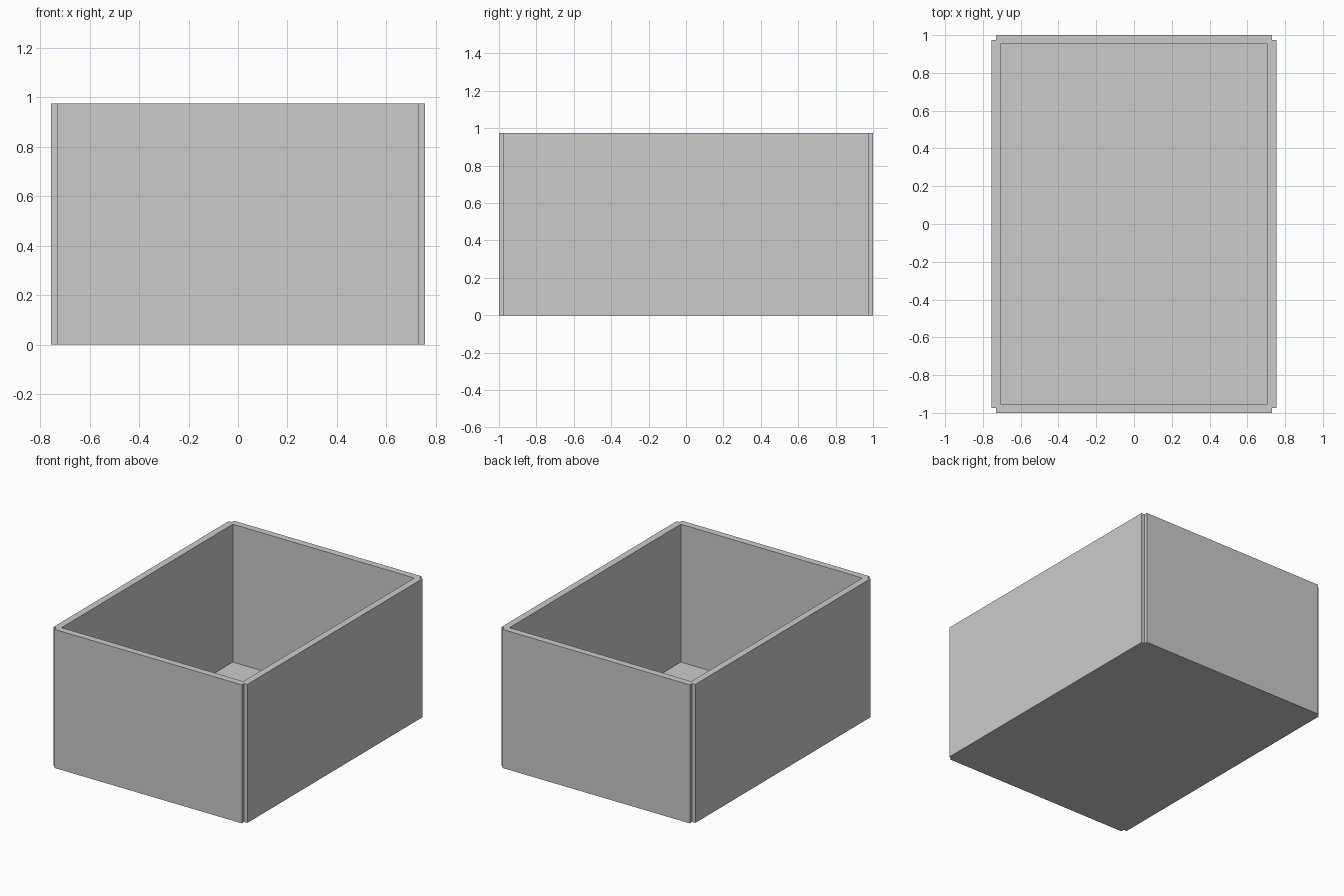
import bpy, bmesh

if "Cube" in bpy.data.objects:
    bpy.data.objects.remove(bpy.data.objects["Cube"])

X, Y, H = 0.755, 1.0, 0.975      # outer half sizes and height
IX, IY = 0.707, 0.952            # inner half sizes
N = 0.025                        # corner notch
FLOOR = 0.005


def ring(bm, pts, z):
    return [bm.verts.new((x, y, z)) for x, y in pts]


def bridge(bm, a, b):
    # a and b are matched rings of equal length
    n = len(a)
    for i in range(n):
        j = (i + 1) % n
        bm.faces.new((a[i], a[j], b[j], b[i]))


# Outer outline with a small square notch at each corner
outer = []
for sx, sy in ((1, 1), (-1, 1), (-1, -1), (1, -1)):
    corner = [(sx * X, sy * (Y - N)), (sx * (X - N), sy * (Y - N)), (sx * (X - N), sy * Y)]
    outer += corner if sx * sy > 0 else corner[::-1]
inner = [(IX, IY), (-IX, IY), (-IX, -IY), (IX, -IY)]

bm = bmesh.new()
ob, ot = ring(bm, outer, 0), ring(bm, outer, H)
ib, it = ring(bm, inner, FLOOR), ring(bm, inner, H)

# Outer walls, underside, inner walls and inside floor
bridge(bm, ob, ot)
bm.faces.new(ob[::-1])
bridge(bm, it, ib)
bm.faces.new(ib)

# Flat rim: one corner piece and one side piece per corner
for c in range(4):
    d = (c + 1) % 4
    a, b, e = ot[3 * c:3 * c + 3]
    bm.faces.new((it[c], a, b))
    bm.faces.new((it[c], b, e))
    bm.faces.new((it[c], e, ot[3 * d], it[d]))

bmesh.ops.recalc_face_normals(bm, faces=bm.faces)
mesh = bpy.data.meshes.new("open_box")
bm.to_mesh(mesh)
bm.free()
bpy.context.collection.objects.link(bpy.data.objects.new("open_box", mesh))
